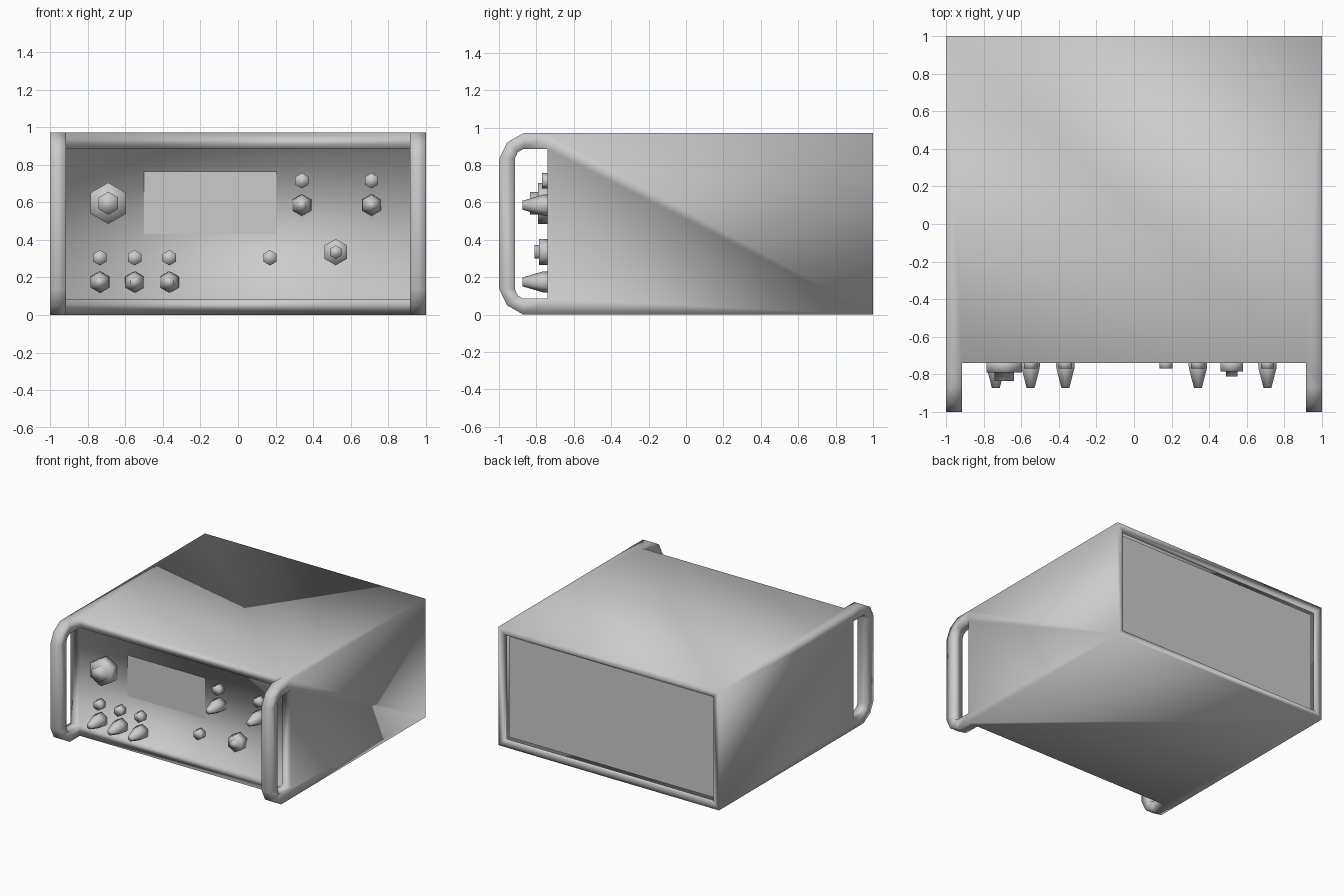
import bpy, bmesh, math

cube = bpy.data.objects.get("Cube")
if cube:
    bpy.data.objects.remove(cube, do_unlink=True)

grey = bpy.data.materials.new("plain_grey")
grey.use_nodes = True
grey.diffuse_color = (0.6, 0.6, 0.6, 1)
bsdf = next(n for n in grey.node_tree.nodes if n.type == "BSDF_PRINCIPLED")
bsdf.inputs["Base Color"].default_value = grey.diffuse_color

HEIGHT, FRONT, BACK = 0.97, -0.74, 1.0
BAR = 0.085            # handle thickness and front rim width
PANEL = FRONT + 0.025  # recessed front panel


def finish(name, bm, smooth=True):
    """Turn a bmesh into a named, shaded object."""
    bmesh.ops.recalc_face_normals(bm, faces=bm.faces)
    for f in bm.faces:
        f.smooth = smooth
    mesh = bpy.data.meshes.new(name)
    bm.to_mesh(mesh)
    bm.free()
    mesh.materials.append(grey)
    obj = bpy.data.objects.new(name, mesh)
    bpy.context.collection.objects.link(obj)
    return obj


def recess(bm, face, dy):
    """Push a face straight inward, leaving walls around it."""
    new = bmesh.ops.extrude_discrete_faces(bm, faces=[face])["faces"][0]
    bmesh.ops.translate(bm, verts=new.verts, vec=(0, dy, 0))
    return new


def plate(name, x0, x1, z0, z1, y, facing):
    """Thin flat panel in the XZ plane."""
    bm = bmesh.new()
    corners = [(x0, z0), (x1, z0), (x1, z1), (x0, z1)][::-facing]
    bm.faces.new([bm.verts.new((x, y, z)) for x, z in corners])
    obj = finish(name, bm, smooth=False)
    mesh = obj.data
    if mesh.polygons[0].normal.y * facing < 0:
        mesh.flip_normals()


def hex_knob(name, x, z, profile):
    """Six-sided turned part pointing forward; profile is (radius, y)."""
    bm = bmesh.new()
    rings = []
    for r, y in profile:
        angles = [math.radians(30 + 60 * k) for k in range(6)]
        rings.append([bm.verts.new((x + r * math.cos(a), y, z + r * math.sin(a)))
                      for a in angles])
    for a, b in zip(rings, rings[1:]):
        for k in range(6):
            n = (k + 1) % 6
            bm.faces.new((a[k], a[n], b[n], b[k]))
    bm.faces.new(rings[0])
    bm.faces.new(rings[-1])
    finish(name, bm)


# Case: front rim grid, plain sides and a rear face
bm = bmesh.new()
xs = (-1, -1 + BAR, 1 - BAR, 1)
zs = (0, BAR, HEIGHT - BAR, HEIGHT)
g = [[bm.verts.new((x, FRONT, z)) for z in zs] for x in xs]
rear = {(i, j): bm.verts.new((xs[i], BACK, zs[j])) for i in (0, 3) for j in (0, 3)}
for i in range(3):
    for j in range(3):
        if i == 1 or j == 1:
            f = bm.faces.new((g[i][j], g[i + 1][j], g[i + 1][j + 1], g[i][j + 1]))
            if i == j:
                panel = f
for i in (0, 3):
    bm.faces.new(g[i] + [rear[i, 3], rear[i, 0]])
for j in (0, 3):
    bm.faces.new([g[i][j] for i in range(4)] + [rear[3, j], rear[0, j]])
back = bm.faces.new((rear[0, 0], rear[0, 3], rear[3, 3], rear[3, 0]))

# Handles: square bars bent out of the rim corners
bend = [((-0.87, 0.97), (-0.87, 0.885)),
        ((-0.957, 0.92), (-0.9, 0.868)),
        ((-1.0, 0.83), (-0.915, 0.835))]
path = bend + [tuple((y, HEIGHT - z) for y, z in pair) for pair in bend[::-1]]
for a, b in ((0, 1), (2, 3)):
    rings = [[g[a][3], g[b][3], g[b][2], g[a][2]]]
    for outer, inner in path:
        rings.append([bm.verts.new((xs[i], p[0], p[1]))
                      for i, p in ((a, outer), (b, outer), (b, inner), (a, inner))])
    rings.append([g[a][0], g[b][0], g[b][1], g[a][1]])
    for r, s in zip(rings, rings[1:]):
        for k in range(4):
            n = (k + 1) % 4
            bm.faces.new((r[k], r[n], s[n], s[k]))

# Recessed front panel and rear opening
bmesh.ops.recalc_face_normals(bm, faces=bm.faces)
recess(bm, panel, PANEL - FRONT)
bmesh.ops.inset_region(bm, faces=[back], thickness=0.073)
opening = recess(bm, back, -0.035)
bmesh.ops.delete(bm, geom=[opening], context="FACES_ONLY")
finish("case_with_handles", bm)

# Flat plates
plate("back_panel", -0.927, 0.927, 0.073, HEIGHT - 0.073, BACK - 0.035, 1)
plate("display_screen", -0.5, 0.205, 0.43, 0.765, PANEL - 0.004, -1)

# Large and small dials
hex_knob("large_dial", -0.69, 0.595,
         [(0.11, PANEL), (0.11, -0.79), (0.061, -0.79), (0.061, -0.835)])
hex_knob("small_dial", 0.52, 0.335,
         [(0.07, PANEL), (0.07, -0.785), (0.036, -0.785), (0.036, -0.81)])

# Push buttons, most with a tapered switch below
switch_spots = [(-0.735, 0.305), (-0.55, 0.305), (-0.365, 0.305),
                (0.34, 0.715), (0.71, 0.715)]
for n, (x, z) in enumerate(switch_spots + [(0.17, 0.305)], 1):
    hex_knob(f"push_button_{n}", x, z, [(0.041, PANEL), (0.041, -0.77)])
for n, (x, z) in enumerate(switch_spots, 1):
    hex_knob(f"tapered_switch_{n}", x, z - 0.13,
             [(0.058, PANEL), (0.056, -0.765), (0.024, -0.873)])
